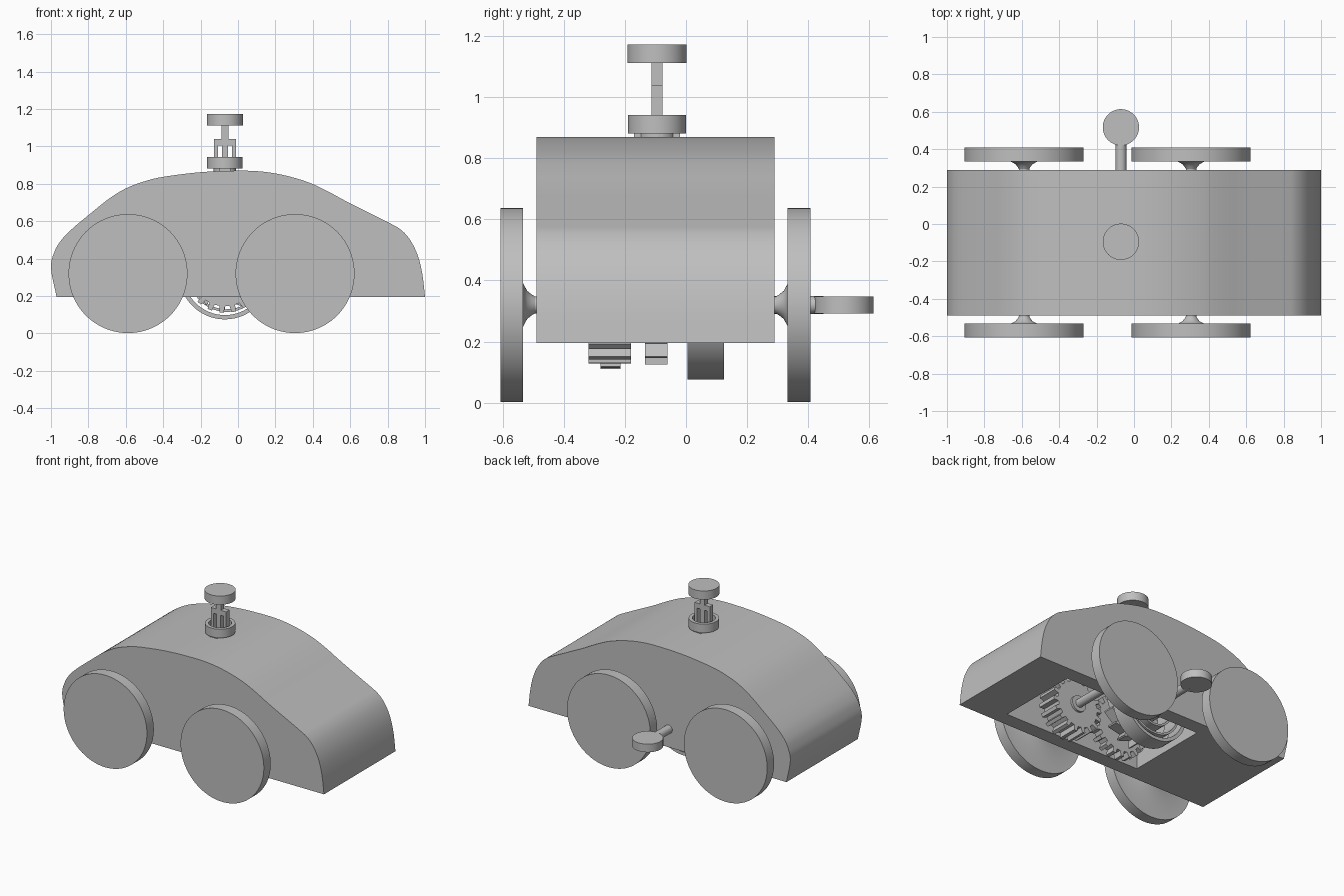
import bpy, bmesh
from math import sin, cos, pi, radians
from mathutils import Matrix, Vector

cube = bpy.data.objects.get("Cube")
if cube:
    bpy.data.objects.remove(cube, do_unlink=True)

GREY = (0.52, 0.52, 0.52, 1)
grey = bpy.data.materials.new("plain grey")
grey.use_nodes = True
grey.diffuse_color = GREY
grey.node_tree.nodes["Principled BSDF"].inputs["Base Color"].default_value = GREY

MID_Y = -0.1      # middle of the body width
AXLE_Z = 0.32
CRANK_X = -0.07


def finish(name, bm):
    bmesh.ops.recalc_face_normals(bm, faces=bm.faces)
    mesh = bpy.data.meshes.new(name)
    bm.to_mesh(mesh)
    bm.free()
    mesh.materials.append(grey)
    mesh.shade_smooth()
    mesh.set_sharp_from_angle(angle=radians(30))
    obj = bpy.data.objects.new(name, mesh)
    bpy.context.collection.objects.link(obj)
    return obj


def prism_mesh(points, y0, y1):
    """Extrude an x-z outline along y."""
    bm = bmesh.new()
    face = bm.faces.new([bm.verts.new((x, y0, z)) for x, z in points])
    new = bmesh.ops.extrude_face_region(bm, geom=[face])["geom"]
    for v in new:
        if isinstance(v, bmesh.types.BMVert):
            v.co.y = y1
    return bm


def prism(name, points, y0, y1):
    return finish(name, prism_mesh(points, y0, y1))


def lathe(name, profile, loc, along_y=True, steps=64):
    """Spin (radius, height) points round z, or round y."""
    bm = bmesh.new()
    verts = [bm.verts.new((r, 0, h)) for r, h in profile]
    edges = [bm.edges.new(pair) for pair in zip(verts, verts[1:])]
    bmesh.ops.spin(bm, geom=verts + edges, cent=(0, 0, 0), axis=(0, 0, 1),
                   angle=2 * pi, steps=steps, use_duplicate=False)
    bmesh.ops.remove_doubles(bm, verts=bm.verts, dist=0.0005)
    turn = Matrix.Rotation(-pi / 2, 4, 'X') if along_y else Matrix()
    bm.transform(Matrix.Translation(loc) @ turn)
    return finish(name, bm)


def disc(r, h0, h1):
    return [(0, h0), (r, h0), (r, h1), (0, h1)]


def tube(ri, ro, h0, h1):
    return [(ri, h0), (ro, h0), (ro, h1), (ri, h1), (ri, h0)]


def polar(x, z, r, a):
    return (x + r * cos(a), z + r * sin(a))


def box_outline(x0, x1, z0, z1):
    return [(x0, z0), (x1, z0), (x1, z1), (x0, z1)]


def smooth_line(points, n=5):
    """Catmull-Rom curve through the points."""
    p = [Vector(q) for q in points]
    p = [2 * p[0] - p[1]] + p + [2 * p[-1] - p[-2]]
    out = []
    for a, b, c, d in zip(p, p[1:], p[2:], p[3:]):
        for i in range(n):
            t = i / n
            out.append(0.5 * (2 * b + (c - a) * t + (2 * a - 5 * b + 4 * c - d) * t ** 2
                              + (3 * b - a - 3 * c + d) * t ** 3))
    return out + [p[-2]]


# Body: car silhouette, open underneath for the mechanism
silhouette = smooth_line([
    (-0.97, 0.195), (-1, 0.35), (-0.98, 0.44), (-0.94, 0.505), (-0.88, 0.565),
    (-0.79, 0.64), (-0.69, 0.72), (-0.6, 0.775), (-0.5, 0.813), (-0.4, 0.837),
    (-0.2, 0.862), (0, 0.87), (0.13, 0.865), (0.25, 0.845), (0.37, 0.81),
    (0.47, 0.765), (0.6, 0.695), (0.8, 0.595), (0.87, 0.555), (0.92, 0.5),
    (0.96, 0.42), (0.985, 0.32), (1, 0.195)])
bm = prism_mesh(silhouette, -0.49, 0.29)
bm.normal_update()
floor = min(bm.faces, key=lambda f: f.calc_center_median().z)
bmesh.ops.inset_region(bm, faces=[floor], thickness=0.1)
for v in floor.verts:
    v.co = (0.7 if v.co.x > 0 else -0.35, 0.19 if v.co.y > MID_Y else -0.39, 0.195)
roof = bmesh.ops.extrude_face_region(bm, geom=[floor])["geom"]
for v in roof:
    if isinstance(v, bmesh.types.BMVert):
        v.co.z = 0.53 if v.co.x > 0 else 0.76
if floor.is_valid:
    bmesh.ops.delete(bm, geom=[floor], context='FACES_ONLY')
finish("body", bm)

# Wheels with flared hubs, and axles
for end, x in (("front", 0.305), ("rear", -0.588)):
    lathe(end + "_axle", disc(0.028, -0.535, 0.335), (x, 0, AXLE_Z), steps=32)
    for side, s in (("left", 1), ("right", -1)):
        wheel = [(0, 0.435), (0.028, 0.395), (0.034, 0.405), (0.046, 0.42), (0.07, 0.433),
                 (0.318, 0.433), (0.318, 0.508), (0, 0.508)]
        lathe(f"{end}_{side}_wheel", [(r, s * h) for r, h in wheel],
              (x, MID_Y, AXLE_Z), steps=96)


# Gears
def gear(name, x, r, depth, teeth, y0, y1, saw=False):
    shape = ((0, 0), (0.9, 1), (1, 1)) if saw else ((0, 0), (0.45, 0), (0.55, 1), (0.9, 1))
    pts = [polar(x, AXLE_Z, r - depth + depth * up, 2 * pi * (i + t) / teeth)
           for i in range(teeth) for t, up in shape]
    prism(name, pts, y0, y1)
    lathe(name + "_hub", tube(0.028, 0.055, y0 - 0.015, y1 + 0.015), (x, 0, AXLE_Z), steps=32)


gear("axle_gear", 0.305, 0.192, 0.035, 18, -0.32, -0.18)
gear("crank_gear", CRANK_X, 0.21, 0.035, 20, -0.28, -0.215)
gear("ratchet", CRANK_X, 0.195, 0.05, 12, -0.135, -0.06, saw=True)

# Coiled spring inside its outer ring
lathe("spring_ring", tube(0.222, 0.245, 0.005, 0.125), (CRANK_X, 0, AXLE_Z))
coil = [(0.04 + 0.18 * i / 120, 6 * pi * i / 120) for i in range(121)]
prism("spring", [polar(CRANK_X, AXLE_Z, r, a) for r, a in coil]
      + [polar(CRANK_X, AXLE_Z, r - 0.014, a) for r, a in reversed(coil)], 0.005, 0.125)

# Winding crank at the back
lathe("crank_shaft", disc(0.029, -0.39, 0.45), (CRANK_X, 0, AXLE_Z), steps=32)
lathe("crank_knob", disc(0.097, -0.028, 0.028), (CRANK_X, 0.517, AXLE_Z), along_y=False)

# Roof plunger: collar, forked stem and push button
top = (CRANK_X, MID_Y + 0.005, 0)
lathe("plunger_collar", tube(0.072, 0.095, 0.882, 0.942), top, along_y=False)
lathe("collar_base", tube(0.05, 0.06, 0.855, 0.89), top, along_y=False)
for y in (-0.05, 0.05):
    prism("collar_foot", box_outline(CRANK_X - 0.03, CRANK_X + 0.03, 0.86, 0.9),
          top[1] + y - 0.025, top[1] + y + 0.025)
lathe("plunger_button", disc(0.097, 1.112, 1.172), top, along_y=False)
y0, y1 = top[1] - 0.018, top[1] + 0.018
prism("plunger_stem", box_outline(CRANK_X - 0.018, CRANK_X + 0.018, 1.03, 1.115), y0, y1)
prism("fork_bar", box_outline(CRANK_X - 0.058, CRANK_X + 0.058, 1.005, 1.04), y0, y1)
for x, w in ((-0.048, 0.01), (0, 0.016), (0.048, 0.01)):
    prism("fork_leg", box_outline(CRANK_X + x - w, CRANK_X + x + w, 0.56, 1.01), y0, y1)
